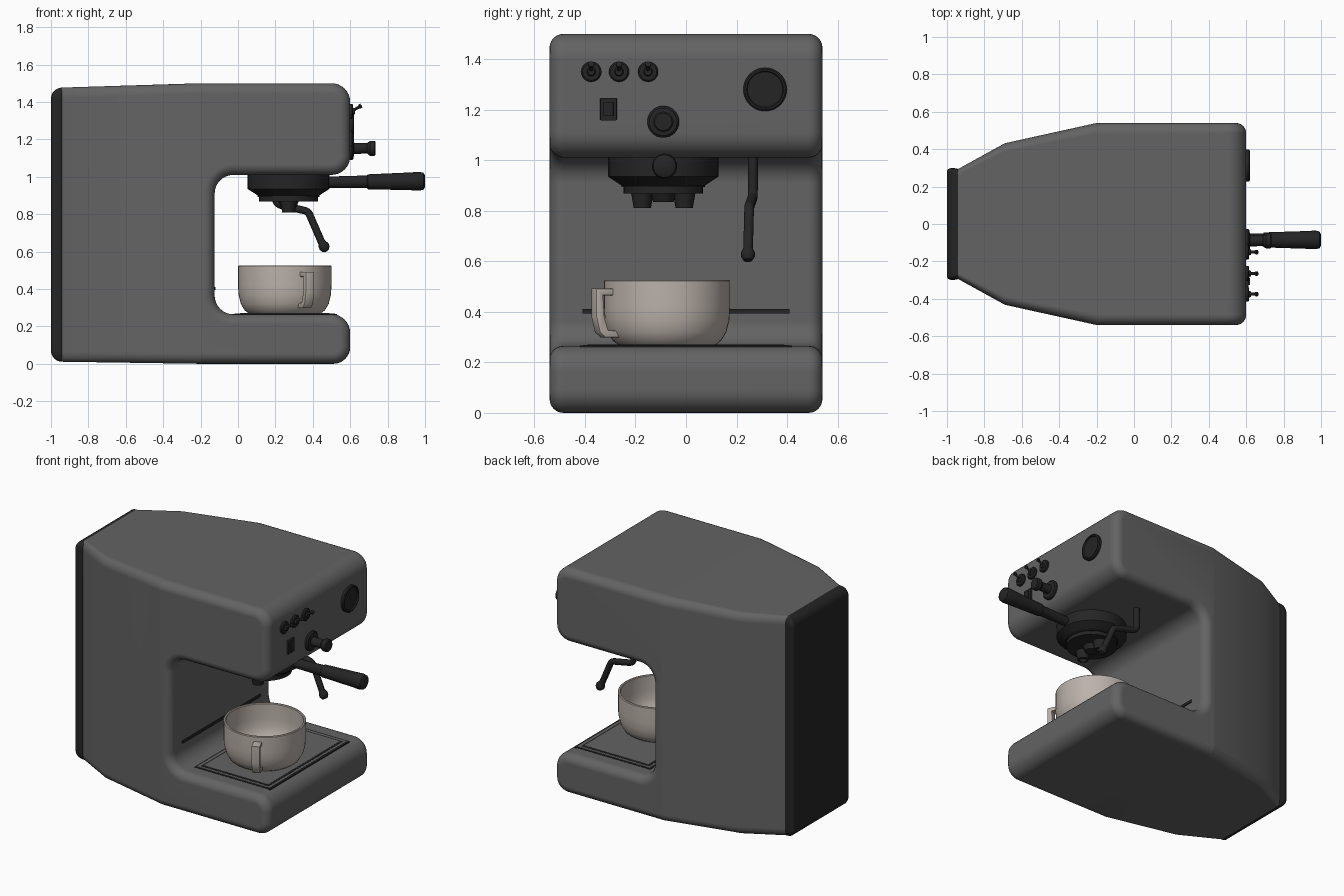
import bpy, bmesh, math
from mathutils import Vector, Matrix

if "Cube" in bpy.data.objects:
    bpy.data.objects.remove(bpy.data.objects["Cube"])


def material(name, rgb):
    m = bpy.data.materials.new(name)
    m.diffuse_color = (*rgb, 1)
    m.use_nodes = True
    m.node_tree.nodes["Principled BSDF"].inputs["Base Color"].default_value = m.diffuse_color
    return m


GREY = material("grey_casing", (0.125, 0.125, 0.125))
DARK = material("black_parts", (0.018, 0.018, 0.018))
CREAM = material("cream_ceramic", (0.50, 0.445, 0.405))


def finish(name, bm, mats, angle=35):
    bmesh.ops.recalc_face_normals(bm, faces=bm.faces)
    me = bpy.data.meshes.new(name)
    bm.to_mesh(me)
    bm.free()
    for m in mats:
        me.materials.append(m)
    me.shade_smooth()
    me.set_sharp_from_angle(angle=math.radians(angle))
    ob = bpy.data.objects.new(name, me)
    bpy.context.collection.objects.link(ob)
    return ob


def fillet(pts, closed=True, steps=8):
    """Round the corners of a path; each point is (coords, radius)."""
    out, n = [], len(pts)
    for i, (p, r) in enumerate(pts):
        p = Vector(p)
        if r == 0 or (not closed and i in (0, n - 1)):
            out.append(p)
            continue
        a = (Vector(pts[i - 1][0]) - p).normalized()
        b = (Vector(pts[(i + 1) % n][0]) - p).normalized()
        half = a.angle(b) / 2
        c = p + (a + b).normalized() * (r / math.sin(half))
        t = r / math.tan(half)
        s, e = (p + a * t - c).normalized(), (p + b * t - c).normalized()
        out += [c + s.slerp(e, k / steps).normalized() * r for k in range(steps + 1)]
    return out


def prism(pts, half, bevel=0, segs=3):
    """Extrude an x-z outline along y, rounding the two rims."""
    bm = bmesh.new()
    rows = [[bm.verts.new((p[0], s * half, p[1])) for p in pts] for s in (-1, 1)]
    caps = [bm.faces.new(r) for r in rows]
    n = len(pts)
    for i in range(n):
        j = (i + 1) % n
        bm.faces.new((rows[0][i], rows[0][j], rows[1][j], rows[1][i]))
    bmesh.ops.recalc_face_normals(bm, faces=bm.faces)
    if bevel:
        rim = [e for f in caps for e in f.edges]
        bmesh.ops.bevel(bm, geom=rim, offset=bevel, segments=segs, profile=0.5,
                        affect='EDGES', clamp_overlap=False)
    return bm


def box(name, x, y, z, mat, bevel=0):
    bm = prism([(x[0], z[0]), (x[1], z[0]), (x[1], z[1]), (x[0], z[1])],
               (y[1] - y[0]) / 2, bevel)
    bmesh.ops.translate(bm, verts=bm.verts, vec=(0, (y[0] + y[1]) / 2, 0))
    return finish(name, bm, [mat])


def lathe(name, prof, loc, mat, axis=(0, 0, 1), n=32):
    """Turn (radius, height) points round an axis."""
    bm = bmesh.new()
    rows = [[bm.verts.new((r * math.cos(2 * math.pi * k / n),
                           r * math.sin(2 * math.pi * k / n), h))
             for k in range(n)] for r, h in prof]
    for a, b in zip(rows, rows[1:]):
        for k in range(n):
            j = (k + 1) % n
            bm.faces.new((a[k], a[j], b[j], b[k]))
    bmesh.ops.remove_doubles(bm, verts=bm.verts, dist=1e-5)
    rot = Vector((0, 0, 1)).rotation_difference(Vector(axis)).to_matrix().to_4x4()
    bm.transform(Matrix.Translation(loc) @ rot)
    return finish(name, bm, [mat])


def tube(name, pts, radius, mat):
    cu = bpy.data.curves.new(name, 'CURVE')
    cu.dimensions = '3D'
    cu.bevel_depth, cu.bevel_resolution, cu.use_fill_caps = radius, 3, True
    path = fillet(pts, closed=False, steps=5)
    sp = cu.splines.new('POLY')
    sp.points.add(len(path) - 1)
    for q, p in zip(sp.points, path):
        q.co = (*p, 1)
    cu.materials.append(mat)
    ob = bpy.data.objects.new(name, cu)
    bpy.context.collection.objects.link(ob)


# Casing: C-shaped side outline, tapering in plan toward the back
outline = fillet([((-1, 0.012), 0.06), ((-0.2, 0), 0), ((0.6, 0), 0.09),
                  ((0.6, 0.265), 0.1), ((-0.125, 0.265), 0.1),
                  ((-0.125, 1.01), 0.1), ((0.6, 1.01), 0.1), ((0.6, 1.5), 0.1),
                  ((-0.2, 1.5), 0), ((-1, 1.475), 0.06)])
bm = prism(outline, 0.54, 0.055, 6)
for x in (-0.2, -0.69, -0.94):
    bmesh.ops.bisect_plane(bm, geom=bm.verts[:] + bm.edges[:] + bm.faces[:],
                           plane_co=(x, 0, 0), plane_no=(1, 0, 0))
plan = [(-1, 0.577), (-0.94, 0.545), (-0.69, 0.8), (-0.2, 1), (1, 1)]
for v in bm.verts:
    for (x0, f0), (x1, f1) in zip(plan, plan[1:]):
        if v.co.x <= x1:
            v.co.y *= f0 + (f1 - f0) * (v.co.x - x0) / (x1 - x0)
            break
for f in bm.faces:
    f.material_index = int(f.calc_center_median().x < -0.941)
casing = finish("casing", bm, [GREY, DARK], 25)
wn = casing.modifiers.new("weighted_normals", 'WEIGHTED_NORMAL')
wn.keep_sharp = True

# Drip tray lines and the slot behind it
for i, (d, m) in enumerate([(0, DARK), (0.012, GREY), (0.03, DARK), (0.042, GREY)]):
    box("drip_tray_layer_%d" % (i + 1), (-0.03 + d, 0.53 - d), (-0.42 + d, 0.42 - d),
        (0.255, 0.267 + 0.0015 * i), m)
box("column_slot", (-0.14, -0.119), (-0.41, 0.41), (0.394, 0.412), DARK)

# Brew group with spouts
GY = -0.09
lathe("brew_group", [(0, 1.02), (0.218, 1.02), (0.218, 0.935), (0.165, 0.9),
                     (0.165, 0.893), (0.158, 0.893), (0.158, 0.868), (0, 0.868)],
      (0.27, GY, 0), DARK)
lathe("spout_hub", [(0, 0.88), (0.06, 0.88), (0.04, 0.835), (0, 0.835)],
      (0.27, GY, 0), DARK, n=20)
for s, side in ((-1, "left"), (1, "right")):
    lathe("spout_" + side, [(0, 0.875), (0.045, 0.875), (0.034, 0.81),
                            (0.024, 0.81), (0.024, 0.83), (0, 0.83)],
          (0.27, GY + s * 0.083, 0), DARK, n=20)

# Filter handle
lathe("filter_handle", [(0, 0), (0.03, 0), (0.034, 0.25), (0.04, 0.255),
                        (0.047, 0.47), (0.05, 0.53), (0.045, 0.552),
                        (0.03, 0.56), (0, 0.56)],
      (0.44, GY + 0.005, 0.97), DARK, (1, 0, 0.012), 24)

# Steam wand
tube("steam_wand", [((0.2, 0.265, 1.03), 0), ((0.2, 0.265, 0.855), 0.04),
                    ((0.375, 0.25, 0.815), 0.04), ((0.46, 0.245, 0.62), 0)], 0.02, DARK)
lathe("wand_tip", [(0, -0.03), (0.018, -0.025), (0.028, -0.008), (0.028, 0.008),
                   (0.018, 0.028), (0, 0.03)], (0.46, 0.245, 0.627), DARK,
      (-0.085, 0, 0.195), 16)

# Front panel: toggles, rocker, steam knob and gauge
X = (1, 0, 0)
for i, y in enumerate((-0.375, -0.265, -0.15)):
    lathe("toggle_base_%d" % (i + 1), [(0, -0.02), (0.04, -0.02), (0.04, 0.01),
          (0.034, 0.016), (0.018, 0.016), (0.014, 0.026), (0, 0.026)],
          (0.6, y, 1.35), DARK, X, 24)
    lathe("toggle_lever_%d" % (i + 1), [(0, 0), (0.007, 0), (0.008, 0.045),
          (0.012, 0.05), (0.012, 0.06), (0, 0.062)],
          (0.608, y, 1.35), DARK, (0.05, 0, 0.03), 12)
box("rocker_switch", (0.58, 0.612), (-0.34, -0.274), (1.158, 1.247), DARK, 0.004)
box("rocker_button", (0.6, 0.621), (-0.327, -0.287), (1.175, 1.23), DARK, 0.004)
lathe("steam_knob", [(0, -0.02), (0.063, -0.02), (0.063, 0.01), (0.055, 0.018),
                     (0.03, 0.02), (0.028, 0.09), (0.04, 0.105), (0.04, 0.13),
                     (0.034, 0.136), (0, 0.136)], (0.6, GY, 1.152), DARK, X)
lathe("pressure_gauge", [(0, -0.02), (0.086, -0.02), (0.086, 0.014), (0.08, 0.02),
                         (0.073, 0.02), (0.07, 0.012), (0, 0.012)],
      (0.6, 0.313, 1.28), DARK, X, 40)

# Cup and its handle
CUP = (0.25, -0.075, 0)
lathe("cup", [(0, 0.268), (0.19, 0.268), (0.214, 0.285), (0.235, 0.32),
              (0.247, 0.37), (0.25, 0.42), (0.25, 0.522), (0.246, 0.526),
              (0.238, 0.526), (0.234, 0.522), (0.234, 0.42), (0.23, 0.37),
              (0.215, 0.32), (0.19, 0.292), (0, 0.285)], CUP, CREAM, n=48)
bm = prism([(0.23, 0.492), (0.32, 0.492), (0.32, 0.38), (0.305, 0.32), (0.28, 0.298),
            (0.205, 0.298), (0.205, 0.322), (0.268, 0.328), (0.284, 0.38),
            (0.29, 0.465), (0.23, 0.465)], 0.026, 0.005, 2)
bm.transform(Matrix.Translation(CUP) @ Matrix.Rotation(math.radians(-65), 4, 'Z'))
finish("cup_handle", bm, [CREAM])
